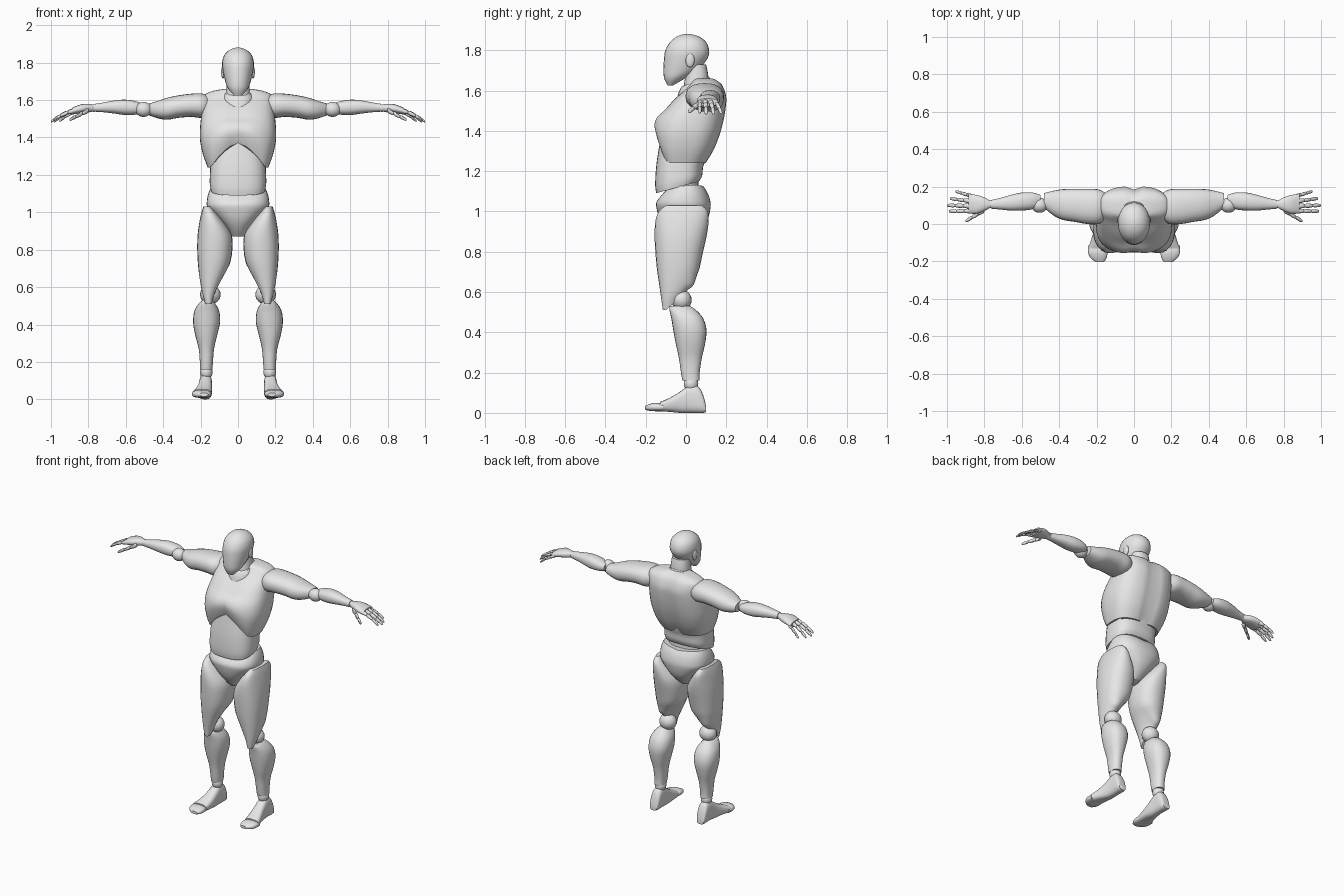
import bpy, bmesh, math

grey = bpy.data.materials.new("light grey")
grey.diffuse_color = (0.8, 0.8, 0.8, 1)


def spline(a, b, c, d, t):
    return 0.5 * (2*b + (c-a)*t + (2*a-5*b+4*c-d)*t*t + (3*b-a-3*c+d)*t**3)


def finish(name, bm, mirror):
    bmesh.ops.recalc_face_normals(bm, faces=bm.faces)
    me = bpy.data.meshes.new(name)
    bm.to_mesh(me)
    bm.free()
    me.materials.append(grey)
    ob = bpy.data.objects.new(name, me)
    bpy.context.collection.objects.link(ob)
    if mirror:
        ob.modifiers.new("mirror", 'MIRROR').use_mirror_merge = False
    return ob


def loft(name, axis, rows, n=24, p=2.3, mirror=False, warp=None, steps=3):
    """Skin rounded sections; each row = position, then min/max on the other two axes."""
    fine = []
    for i in range(len(rows) - 1):
        q = [rows[max(i-1, 0)], rows[i], rows[i+1], rows[min(i+2, len(rows)-1)]]
        for s in range(steps):
            fine.append([spline(*v, s / steps) for v in zip(*q)])
    fine.append(rows[-1])
    bm = bmesh.new()
    rings = []
    for t, a0, a1, b0, b1 in fine:
        ring = []
        for k in range(n):
            w = 2 * math.pi * k / n
            c, s = math.cos(w), math.sin(w)
            a = (a0+a1)/2 + (a1-a0)/2 * math.copysign(abs(c)**(2/p), c)
            b = (b0+b1)/2 + (b1-b0)/2 * math.copysign(abs(s)**(2/p), s)
            co = {'x': (t, a, b), 'y': (a, t, b), 'z': (a, b, t)}[axis]
            ring.append(bm.verts.new(warp(*co) if warp else co))
        rings.append(ring)
    for r, u in zip(rings, rings[1:]):
        for k in range(n):
            j = (k + 1) % n
            bm.faces.new((r[k], r[j], u[j], u[k]))
    bm.faces.new(rings[0])
    bm.faces.new(rings[-1])
    return finish(name, bm, mirror)


def ball(name, loc, size, mirror=True):
    bm = bmesh.new()
    bmesh.ops.create_uvsphere(bm, u_segments=20, v_segments=12, radius=1)
    for v in bm.verts:
        v.co = [l + c * s for l, c, s in zip(loc, v.co, size)]
    return finish(name, bm, mirror)


def sym(rows):
    return [(z, -r, r, y0, y1) for z, r, y0, y1 in rows]


# Head, ears and neck
loft("head", 'z', sym([(1.625, .022, -.092, -.065), (1.66, .052, -.108, -.005),
     (1.70, .068, -.112, .06), (1.76, .082, -.109, .107), (1.80, .085, -.102, .115),
     (1.84, .074, -.08, .10), (1.868, .046, -.045, .065), (1.88, .014, -.01, .025)]), p=2.1)
ball("ear", (.08, .02, 1.75), (.01, .022, .035))
loft("neck", 'z', sym([(1.55, .08, -.02, .14), (1.62, .066, -.012, .115),
     (1.68, .06, -.002, .11), (1.73, .055, .0, .10)]))


def collar_dip(x, y, z):
    return x, y, z + .35 * (y - .05)


loft("collar", 'z', sym([(1.59, .085, -.045, .14), (1.625, .08, -.035, .125),
     (1.645, .07, -.02, .115)]), warp=collar_dip)


# Chest with an arched lower rim, chest furrow and spine furrow
def chest_shape(x, y, z):
    if z < 1.5:
        front = min(1, max(0, (-y - .01) / .11))
        arch = 1.24 + .13 * front * max(0, 1 - (abs(x) / .15)**1.6)
        z = arch + (z - 1.23) * (1.5 - arch) / .27
    furrow = .012 * math.exp(-(x / .025)**2)
    return x, y + (furrow if y < .03 else -1.5 * furrow), z


loft("chest", 'z', sym([(1.23, .162, -.135, .10), (1.30, .187, -.15, .14),
     (1.38, .203, -.158, .17), (1.45, .203, -.142, .188), (1.51, .197, -.10, .198),
     (1.56, .19, -.055, .202), (1.60, .188, -.008, .193), (1.63, .178, .02, .178),
     (1.65, .13, .035, .155), (1.66, .07, .045, .135)]), n=40, p=2.7, warp=chest_shape)


# Abdomen and waist
def belly_tilt(x, y, z):
    low = min(1, max(0, (1.25 - z) / .16))
    return x, y, z + low * .06 * (y + .15) / .22


loft("abdomen", 'z', sym([(1.09, .145, -.148, .065), (1.13, .151, -.153, .08),
     (1.20, .150, -.150, .085), (1.27, .146, -.142, .10), (1.37, .13, -.125, .11)]),
     n=32, p=2.7, warp=belly_tilt)
loft("waist_core", 'z', sym([(1.03, .12, -.10, .07), (1.16, .125, -.11, .06)]))


# Pelvis with a higher rim at the sides and back
def hip_rim(x, y, z):
    high = min(1, max(0, (z - 1.03) / .08))
    return x, y, z + high * (.02 * abs(x) / .15 + .1 * (y + .05))


loft("pelvis", 'z', sym([(.87, .034, -.065, .03), (.91, .06, -.10, .075),
     (.96, .105, -.13, .108), (1.02, .16, -.147, .122), (1.05, .167, -.146, .12),
     (1.08, .16, -.125, .108), (1.105, .148, -.10, .09)]), n=32, p=2.4, warp=hip_rim)
ball("hip_joint", (.10, -.02, .95), (.06, .07, .07))


# Thigh, cut higher behind the knee
def knee_cut(x, y, z):
    low = min(1, max(0, (.72 - z) / .2))
    return x, y, z + low * .09 * min(1, max(0, (y + .10) / .10))


loft("thigh", 'z', [(.51, .135, .18, -.115, .0), (.56, .118, .195, -.122, .035),
     (.63, .085, .206, -.132, .05), (.72, .045, .214, -.145, .068),
     (.80, .03, .218, -.152, .085), (.88, .034, .216, -.156, .103),
     (.95, .075, .206, -.152, .112), (1.00, .115, .195, -.135, .108),
     (1.03, .14, .185, -.10, .08)], mirror=True, warp=knee_cut)
ball("knee", (.148, -.022, .56), (.055, .05, .052))


# Shin with a calf bulge
loft("shin", 'z', [(.16, .137, .203, -.018, .068), (.20, .134, .204, -.025, .068),
     (.27, .128, .21, -.035, .078), (.34, .112, .228, -.05, .094),
     (.41, .096, .24, -.063, .102), (.47, .10, .234, -.073, .085),
     (.51, .12, .212, -.082, .05), (.53, .138, .19, -.08, .02)], mirror=True)
ball("ankle", (.17, .025, .145), (.034, .036, .04))

# Foot and toes
loft("foot", 'y', [(.10, .15, .198, .004, .03), (.085, .142, .204, .0, .09),
     (.06, .139, .206, .0, .132), (.02, .139, .207, .0, .138), (-.03, .138, .214, .0, .105),
     (-.08, .139, .228, .005, .075), (-.13, .143, .244, .008, .054)], p=2.8, mirror=True)
loft("toes", 'y', [(-.115, .146, .245, .008, .045), (-.15, .142, .246, .008, .05),
     (-.18, .146, .234, .01, .044), (-.203, .16, .205, .016, .034)], p=2.6, mirror=True)

# Arms
loft("upper_arm", 'x', [(.15, .03, .165, 1.525, 1.615), (.19, .0, .185, 1.505, 1.635),
     (.25, .0, .188, 1.51, 1.634), (.32, .012, .188, 1.505, 1.625),
     (.38, .022, .186, 1.495, 1.612), (.43, .045, .178, 1.503, 1.595),
     (.48, .085, .165, 1.52, 1.58)], mirror=True)
ball("elbow", (.505, .10, 1.55), (.045, .04, .04))
loft("forearm", 'x', [(.50, .105, .155, 1.535, 1.575), (.54, .08, .168, 1.523, 1.592),
     (.60, .072, .168, 1.52, 1.602), (.66, .072, .155, 1.528, 1.598),
     (.72, .078, .138, 1.535, 1.587), (.765, .082, .128, 1.538, 1.58)], mirror=True)
ball("wrist", (.77, .105, 1.557), (.025, .02, .02))

# Hand, with three-part fingers drooping toward the tips
loft("palm", 'x', [(.77, .085, .125, 1.54, 1.576), (.80, .07, .142, 1.534, 1.58),
     (.84, .055, .155, 1.53, 1.577), (.885, .056, .16, 1.523, 1.56)], mirror=True)


def finger(name, start, end, r, bend):
    at = lambda t: [s + (e - s) * t + (bend * math.sin(math.pi * t) if i == 2 else 0)
                    for i, (s, e) in enumerate(zip(start, end))]
    for k in range(3):
        rows = []
        for u, w in ((-.05, .6), (.15, 1), (.8, .9), (1.05, .5)):
            t = min(1, max(0, (k + u) / 3))
            x, y, z = at(t)
            q = r * w * (1 - .35 * t)
            rows.append((x, y - q, y + q, z - q, z + q))
        loft(f"{name}_{k + 1}", 'x', rows, n=10, p=2, mirror=True, steps=2)


finger("little_finger", (.865, .148, 1.54), (.955, .175, 1.487), .012, .006)
finger("ring_finger", (.875, .122, 1.545), (.985, .137, 1.483), .013, .008)
finger("middle_finger", (.875, .096, 1.546), (1.0, .10, 1.485), .0135, .008)
finger("index_finger", (.87, .07, 1.545), (.99, .068, 1.49), .013, .008)
finger("thumb", (.80, .075, 1.545), (.90, .015, 1.495), .015, .0)

# Smooth shading with sharp rims
bpy.ops.object.select_all(action='SELECT')
bpy.context.view_layer.objects.active = bpy.context.selected_objects[0]
bpy.ops.object.shade_smooth_by_angle(angle=math.radians(40))
